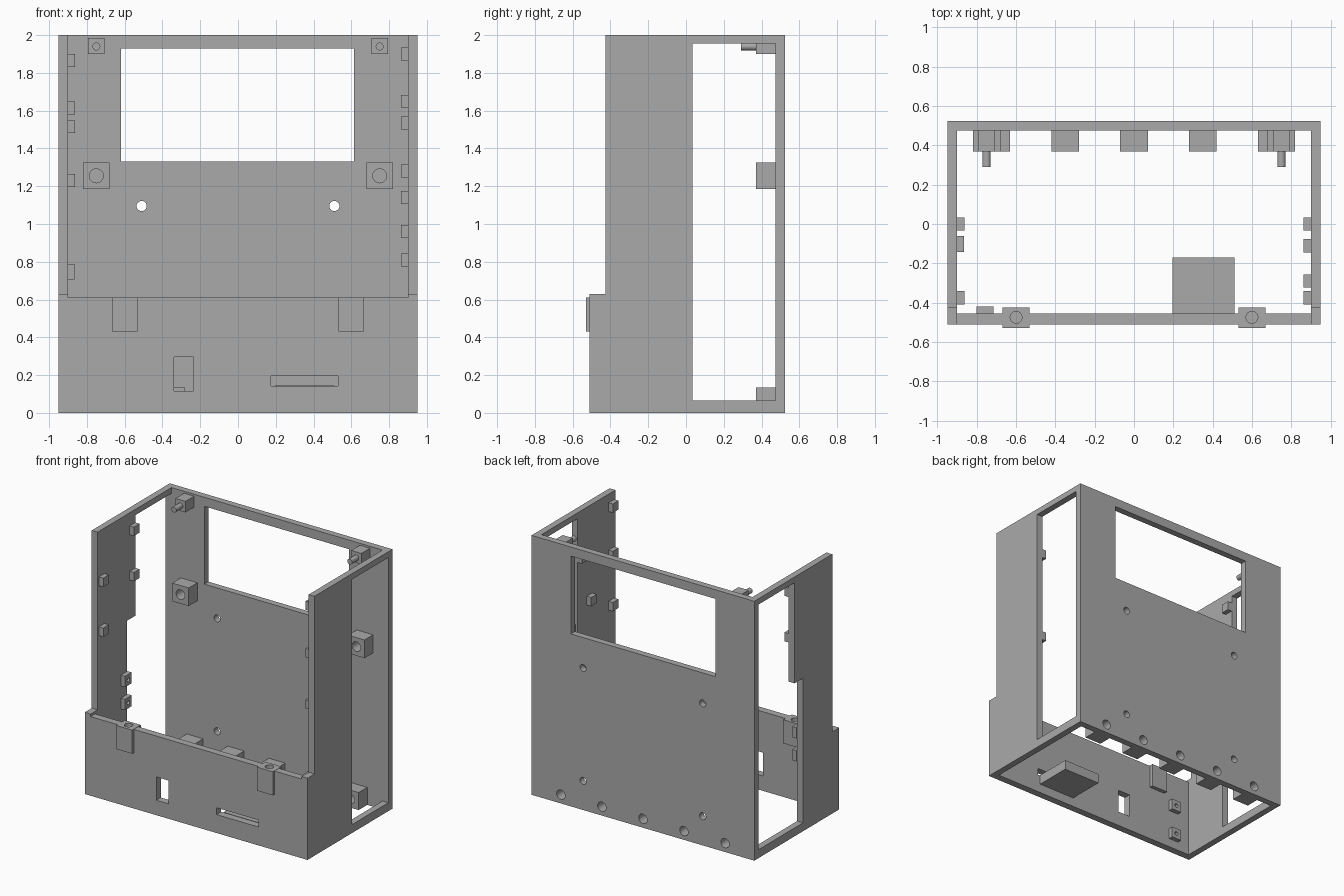
import bpy, bmesh
from math import radians
from mathutils import Matrix, Vector

cube = bpy.data.objects.get("Cube")
if cube:
    bpy.data.objects.remove(cube, do_unlink=True)

GREY = (0.4, 0.4, 0.4, 1)
plastic = bpy.data.materials.new("grey_plastic")
plastic.use_nodes = True
plastic.diffuse_color = GREY
plastic.node_tree.nodes["Principled BSDF"].inputs["Base Color"].default_value = GREY


def add_object(name, bm):
    bmesh.ops.recalc_face_normals(bm, faces=bm.faces)
    mesh = bpy.data.meshes.new(name)
    bm.to_mesh(mesh)
    bm.free()
    mesh.materials.append(plastic)
    obj = bpy.data.objects.new(name, mesh)
    bpy.context.collection.objects.link(obj)
    return obj


def box(name, x, y, z):
    """Box from (low, high) ranges."""
    bm = bmesh.new()
    size = [b - a for a, b in (x, y, z)]
    mid = [(a + b) / 2 for a, b in (x, y, z)]
    bmesh.ops.create_cube(bm, size=1, matrix=Matrix.Translation(mid) @ Matrix.Diagonal((*size, 1)))
    return add_object(name, bm)


def rod(name, centre, radius, length, axis):
    """Cylinder along the given axis."""
    turn = Vector((0, 0, 1)).rotation_difference(Vector(axis)).to_matrix().to_4x4()
    bm = bmesh.new()
    bmesh.ops.create_cone(bm, cap_ends=True, segments=24, radius1=radius, radius2=radius,
                          depth=length, matrix=Matrix.Translation(centre) @ turn)
    obj = add_object(name, bm)
    smooth(obj)
    return obj


def side_prism(name, x, outline):
    """Extrude a (y, z) outline over an x range."""
    bm = bmesh.new()
    face = bm.faces.new([bm.verts.new((x[0], y, z)) for y, z in outline])
    made = bmesh.ops.extrude_face_region(bm, geom=[face])["geom"]
    verts = [v for v in made if isinstance(v, bmesh.types.BMVert)]
    bmesh.ops.translate(bm, verts=verts, vec=(x[1] - x[0], 0, 0))
    return add_object(name, bm)


def smooth(obj):
    for o in bpy.context.selected_objects:
        o.select_set(False)
    obj.select_set(True)
    bpy.context.view_layer.objects.active = obj
    bpy.ops.object.shade_smooth_by_angle(angle=radians(30))


def cut(obj, cutters):
    """Subtract the cutters, then discard them."""
    for c in cutters:
        c.hide_render = True
        mod = obj.modifiers.new("cut", 'BOOLEAN')
        mod.operation, mod.solver, mod.object = 'DIFFERENCE', 'EXACT', c
    graph = bpy.context.evaluated_depsgraph_get()
    mesh = bpy.data.meshes.new_from_object(obj.evaluated_get(graph))
    obj.modifiers.clear()
    obj.data = mesh
    for c in cutters:
        bpy.data.objects.remove(c, do_unlink=True)
    smooth(obj)


X, Y, Z = (1, 0, 0), (0, 1, 0), (0, 0, 1)
OUT, IN = 0.95, 0.9
FRONT, FRONT_IN, BACK_IN, BACK = -0.51, -0.455, 0.475, 0.525
BLOCK = (0.37, BACK_IN)
block_xs = [-0.7, -0.35, 0, 0.35, 0.7]

# Back panel with screen window, screw holes and bottom insert holes
back = box("back_panel", (-IN, IN), (BACK_IN, BACK), (0, 2))
cutters = [box("window_cutter", (-0.62, 0.615), (0.4, 0.6), (1.33, 1.93))]
cutters += [rod("hole_cutter", (x, 0.5, z), 0.027, 0.2, Y) for x in (-0.51, 0.51) for z in (1.095, 0.225)]
cutters += [rod("hole_cutter", (x, 0.5, 0.068), 0.036, 0.2, Y) for x in block_xs]
cut(back, cutters)

# Bottom mounting blocks
for i, x in enumerate(block_xs):
    block = box(f"bottom_block_{i}", (x - 0.07, x + 0.07), BLOCK, (0, 0.135))
    cut(block, [rod("hole_cutter", (x, 0.45, 0.068), 0.036, 0.3, Y)])

# Side walls: deeper at the bottom front, each with a tall opening
wall = [(FRONT, 0), (BACK, 0), (BACK, 2), (-0.425, 2), (-0.425, 0.63), (FRONT, 0.63)]
plain = [(0.035, 0.065), (BACK_IN, 0.065), (BACK_IN, 1.955), (0.035, 1.955)]
stepped = [(-0.07, 0.065)] + plain[1:] + [(0.035, 1.18), (-0.07, 1.18)]
for name, s, opening in (("left", 1, plain), ("right", -1, stepped)):
    side = side_prism(name + "_wall", (s * IN, s * OUT), wall)
    cut(side, [side_prism("opening_cutter", (s * 0.8, s * 1.05), opening)])

# Low front wall with a switch window and a card slot
front = box("front_wall", (-IN, IN), (FRONT, FRONT_IN), (0, 0.61))
cutters = [box("switch_cutter", (-0.34, -0.235), (-0.6, -0.4), (0.115, 0.295)),
           box("slot_cutter", (0.175, 0.53), (-0.6, -0.4), (0.142, 0.195))]
cutters += [rod("screw_cutter", (x, -0.475, 0.55), 0.03, 0.2, Z) for x in (-0.6, 0.6)]
cut(front, cutters)
box("card_shelf", (0.195, 0.51), (FRONT_IN, -0.17), (0.07, 0.145))

for name, s in (("left", 1), ("right", -1)):
    # Screw bosses through the front wall
    boss = box(name + "_screw_boss", (s * 0.6 - 0.068, s * 0.6 + 0.068), (-0.53, -0.425), (0.43, 0.612))
    cut(boss, [rod("screw_cutter", (s * 0.6, -0.475, 0.55), 0.03, 0.2, Z)])
    # Blocks with pegs at the top corners
    x = s * 0.75
    box(name + "_peg_block", (x - 0.043, x + 0.043), BLOCK, (1.9, 1.985))
    rod(name + "_peg", (x, 0.335, 1.94), 0.021, 0.09, Y)
    # Blocks with blind holes at mid height
    block = box(name + "_middle_block", (x - 0.07, x + 0.07), BLOCK, (1.185, 1.325))
    cut(block, [rod("hole_cutter", (x, 0.38, 1.255), 0.037, 0.16, Y)])

# Small locating tabs on the side walls: side, y centre, z centre
tabs = [(-1, 0, 1.865), (-1, 0, 1.515), (-1, -0.375, 1.615), (-1, -0.375, 1.23),
        (1, -0.375, 1.9), (1, -0.375, 1.535), (1, -0.375, 1.14), (1, -0.11, 1.28),
        (1, 0, 1.65), (1, 0, 0.96), (1, -0.29, 0.81)]
for i, (s, y, z) in enumerate(tabs):
    box(f"wall_tab_{i}", sorted((s * 0.863, s * IN)), (y - 0.034, y + 0.034), (z - 0.034, z + 0.034))

# Drilled pads on the right wall and on the inside of the front wall
for i, z in enumerate((0.747, 0.57)):
    pad = box(f"wall_pad_{i}", (-IN, -0.865), (-0.142, -0.06), (z - 0.042, z + 0.042))
    cut(pad, [rod("pad_cutter", (-0.87, -0.1, z), 0.015, 0.05, X)])
for i, z in enumerate((0.345, 0.11)):
    pad = box(f"front_pad_{i}", (-0.8, -0.715), (FRONT_IN, -0.42), (z - 0.042, z + 0.042))
    cut(pad, [rod("pad_cutter", (-0.757, -0.425, z), 0.015, 0.05, Y)])
